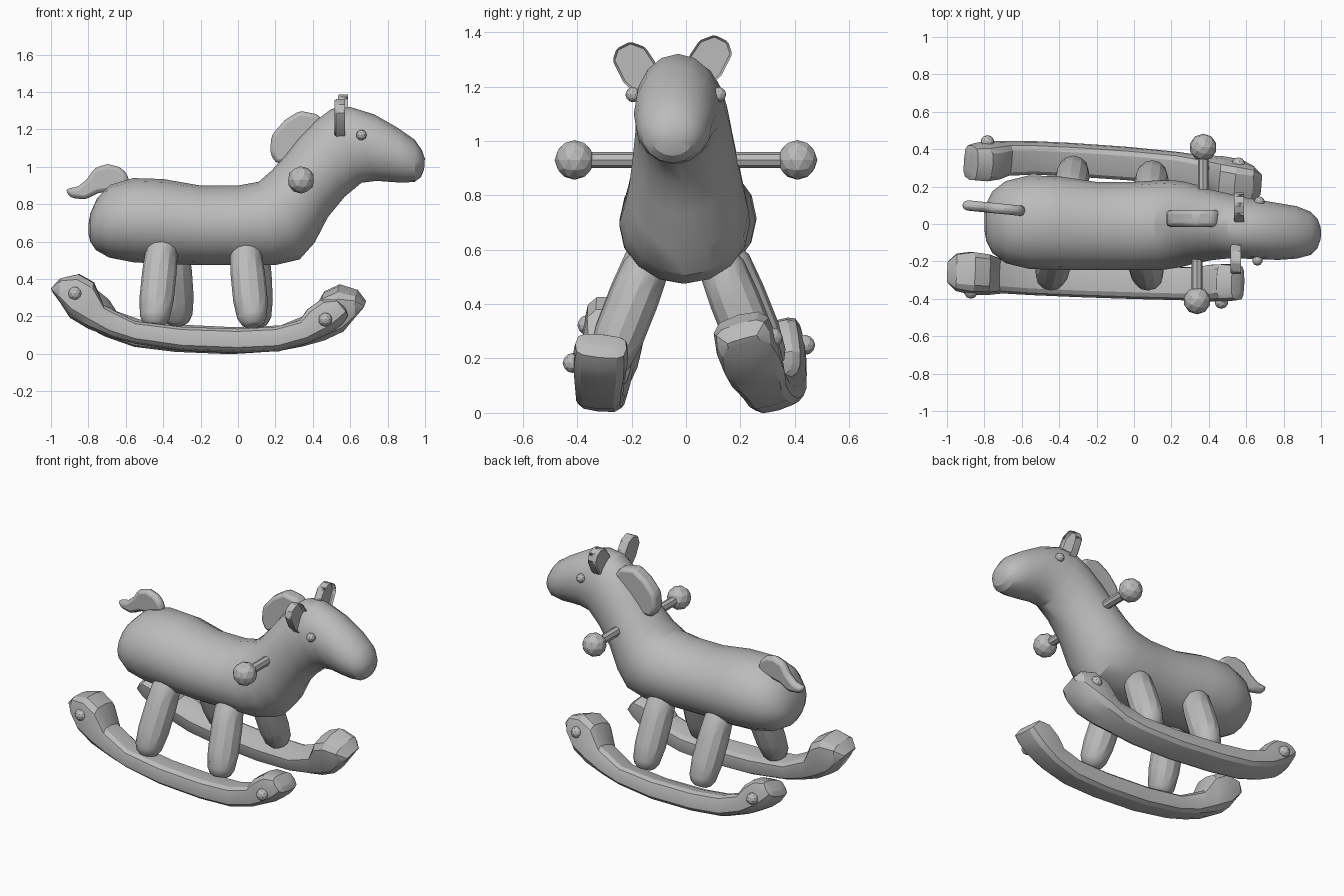
import bpy, bmesh
from math import sin, cos, pi
from mathutils import Vector, Matrix

cube = bpy.data.objects.get("Cube")
if cube:
    bpy.data.objects.remove(cube, do_unlink=True)

grey = bpy.data.materials.new("plain_grey")
grey.use_nodes = True
colour = (0.5, 0.5, 0.5, 1)
grey.diffuse_color = colour
grey.node_tree.nodes["Principled BSDF"].inputs["Base Color"].default_value = colour


def finish(name, bm, angle=0.5):
    bmesh.ops.recalc_face_normals(bm, faces=bm.faces)
    mesh = bpy.data.meshes.new(name)
    bm.to_mesh(mesh)
    bm.free()
    mesh.materials.append(grey)
    obj = bpy.data.objects.new(name, mesh)
    bpy.context.collection.objects.link(obj)
    bpy.ops.object.select_all(action='DESELECT')
    obj.select_set(True)
    bpy.context.view_layer.objects.active = obj
    bpy.ops.object.shade_smooth_by_angle(angle=angle)
    return obj


def tube(name, rings, power=1.0, sides=16):
    """Skin a row of rings, each given as centre, up radius and side radius."""
    bm = bmesh.new()
    loops = []
    for centre, up, side in rings:
        loop = []
        for i in range(sides):
            a = 2 * pi * i / sides
            c, s = [abs(t) ** power * (1 if t > 0 else -1) for t in (cos(a), sin(a))]
            loop.append(bm.verts.new(centre + up * c + side * s))
        loops.append(loop)
    for a, b in zip(loops, loops[1:]):
        for i in range(sides):
            j = (i + 1) % sides
            bm.faces.new((a[i], a[j], b[j], b[i]))
    bm.faces.new(loops[0])
    bm.faces.new(loops[-1])
    return finish(name, bm)


def outline_rings(stations):
    """Stations: top x, top z, bottom x, bottom z, half width, side offset."""
    rings = []
    for xt, zt, xb, zb, w, y in stations:
        top, low = Vector((xt, y, zt)), Vector((xb, y, zb))
        rings.append(((top + low) / 2, (top - low) / 2, Vector((0, w, 0))))
    return rings


def rod(name, start, end, profile, sides=12):
    """Round bar; profile holds fraction along the bar and radius."""
    start, end = Vector(start), Vector(end)
    axis = (end - start).normalized()
    u = axis.cross(Vector((1, 0, 0))).normalized()
    v = axis.cross(u)
    tube(name, [(start.lerp(end, t), u * r, v * r) for t, r in profile], 1, sides)


def ball(name, centre, radius):
    bm = bmesh.new()
    bmesh.ops.create_icosphere(bm, subdivisions=2, radius=radius,
                               matrix=Matrix.Translation(centre))
    finish(name, bm, 0.3)


def plate(name, points, thickness, matrix, hollow=False):
    """Flat outline in local XY, thickened along Z, optionally dished on top."""
    bm = bmesh.new()
    h = thickness / 2
    low = [bm.verts.new((x, y, -h)) for x, y in points]
    high = [bm.verts.new((x, y, h)) for x, y in points]
    n = len(points)
    bm.faces.new(low[::-1])
    cap = bm.faces.new(high)
    for i in range(n):
        bm.faces.new((low[i], low[(i + 1) % n], high[(i + 1) % n], high[i]))
    if hollow:
        bmesh.ops.inset_region(bm, faces=[cap], thickness=0.022)
        bmesh.ops.translate(bm, verts=cap.verts, vec=(0, 0, -thickness * 0.5))
    bm.transform(matrix)
    obj = finish(name, bm)
    bevel = obj.modifiers.new("soft_edge", 'BEVEL')
    bevel.width = 0.008 if hollow else 0.022
    bevel.segments = 1 if hollow else 2


# Body, neck and head in one skin
tube("body", outline_rings([
    (-.8, .69, -.8, .64, .04, .01), (-.79, .75, -.79, .6, .1, .01),
    (-.755, .83, -.76, .555, .165, .01),
    (-.68, .905, -.69, .515, .22, .01), (-.56, .94, -.56, .49, .25, .01),
    (-.4, .935, -.4, .48, .25, .005), (-.2, .9, -.2, .475, .235, -.01),
    (0, .9, 0, .475, .235, -.01), (.11, .92, .2, .475, .24, -.005),
    (.18, .98, .33, .505, .23, 0), (.25, 1.06, .41, .595, .21, 0),
    (.33, 1.16, .48, .73, .19, -.005), (.42, 1.25, .57, .84, .175, -.01),
    (.5, 1.31, .66, .915, .165, -.02), (.6, 1.32, .74, .925, .158, -.03),
    (.73, 1.28, .81, .92, .152, -.04), (.86, 1.205, .88, .915, .14, -.045),
    (.945, 1.145, .945, .92, .115, -.05), (.983, 1.09, .978, .945, .08, -.05),
    (.999, 1.045, .995, .985, .035, -.05),
]))

# Rockers: one curved bar with a pointed scroll and a round scroll
bar = [
    (-1.0, .355, -.99, .335, .06, 0), (-.95, .41, -.955, .285, .1, 0),
    (-.85, .435, -.9, .2, .115, 0), (-.77, .39, -.8, .14, .11, 0),
    (-.72, .27, -.68, .095, .09, 0), (-.55, .18, -.55, .06, .088, 0),
    (-.3, .15, -.3, .022, .088, 0), (0, .14, 0, .01, .088, 0),
    (.2, .15, .22, .02, .088, 0), (.33, .185, .38, .065, .092, 0),
    (.37, .245, .5, .12, .1, 0), (.44, .295, .56, .165, .1, 0),
    (.52, .295, .59, .21, .095, 0), (.565, .26, .58, .24, .06, 0),
]
pivot = Matrix.Translation((.2, 0, -.1))
for side, spot, yaw, pitch, roll in (("right", (-.2, -.305, .094), -.03, 0, -.1),
                                     ("left", (-.13, .325, .092), pi - .06, -.08, -.28)):
    place = (Matrix.Translation(spot) @ Matrix.Rotation(yaw, 4, 'Z')
             @ Matrix.Rotation(pitch, 4, 'Y') @ Matrix.Rotation(roll, 4, 'X') @ pivot)
    rocker = tube(side + "_rocker", outline_rings(bar), 0.6, 12)
    rocker.data.transform(place)
    for end, x, z in (("pointed", -.87, .32), ("round", .47, .18)):
        ball(f"{side}_{end}_end_bolt", place @ Vector((x, -.1, z)), .037)

# Legs
leg = [(0, .04), (.03, .062), (.1, .08), (.3, .092), (.6, .092), (.85, .085), (.96, .06), (1, .03)]
for name, foot, hip in (("right_rear_leg", (-.45, -.3, .15), (-.4, -.115, .63)),
                        ("right_front_leg", (.08, -.3, .15), (.035, -.12, .6)),
                        ("left_rear_leg", (-.32, .31, .16), (-.35, .125, .62)),
                        ("left_front_leg", (.1, .285, .15), (.08, .105, .6))):
    rod(name, foot, hip, leg)

# Handles and eyes
for side, s, x in (("right", -1, .337), ("left", 1, .37)):
    rod(side + "_handle", (x, s * .1, .93), (x, s * .4, .93), [(0, .029), (1, .029)], 8)
    ball(side + "_handle_knob", (x, s * .41, .93), .073)
ball("right_eye", (.66, -.195, 1.17), .028)
ball("left_eye", (.67, .12, 1.17), .028)

# Ears: outlines in y and z, dished towards the nose
facing_x = Matrix(((0, 0, 1, 0), (1, 0, 0, 0), (0, 1, 0, 0), (0, 0, 0, 1)))
ear = [(.065, 1.18), (.13, 1.24), (.17, 1.32), (.155, 1.365), (.105, 1.39),
       (.05, 1.37), (.01, 1.31), (.01, 1.24)]
plate("left_ear", ear, .062,
      Matrix.Translation((.565, 0, 0)) @ facing_x, True)
plate("right_ear", [(-.1 - y, z - .025) for y, z in ear[::-1]], .062,
      Matrix.Translation((.548, 0, 0)) @ facing_x, True)

# Mane and tail: outlines in x and z
upright = Matrix.Rotation(pi / 2, 4, 'X')
plate("mane", [(.27, 1.02), (.2, 1.02), (.17, 1.08), (.18, 1.17), (.25, 1.25), (.33, 1.3),
               (.43, 1.28), (.47, 1.22), (.4, 1.08)], .09,
      Matrix.Translation((0, .03, 0)) @ upright)
plate("tail", [(-.58, .91), (-.6, .97), (-.64, 1.0), (-.7, 1.015), (-.77, .995), (-.81, .935),
               (-.86, .895), (-.93, .88), (-.9, .835), (-.82, .825), (-.75, .86),
               (-.68, .87), (-.62, .88)], .055,
      Matrix.Translation((0, .01, 0)) @ Matrix.Rotation(-.1, 4, 'Z') @ upright)
